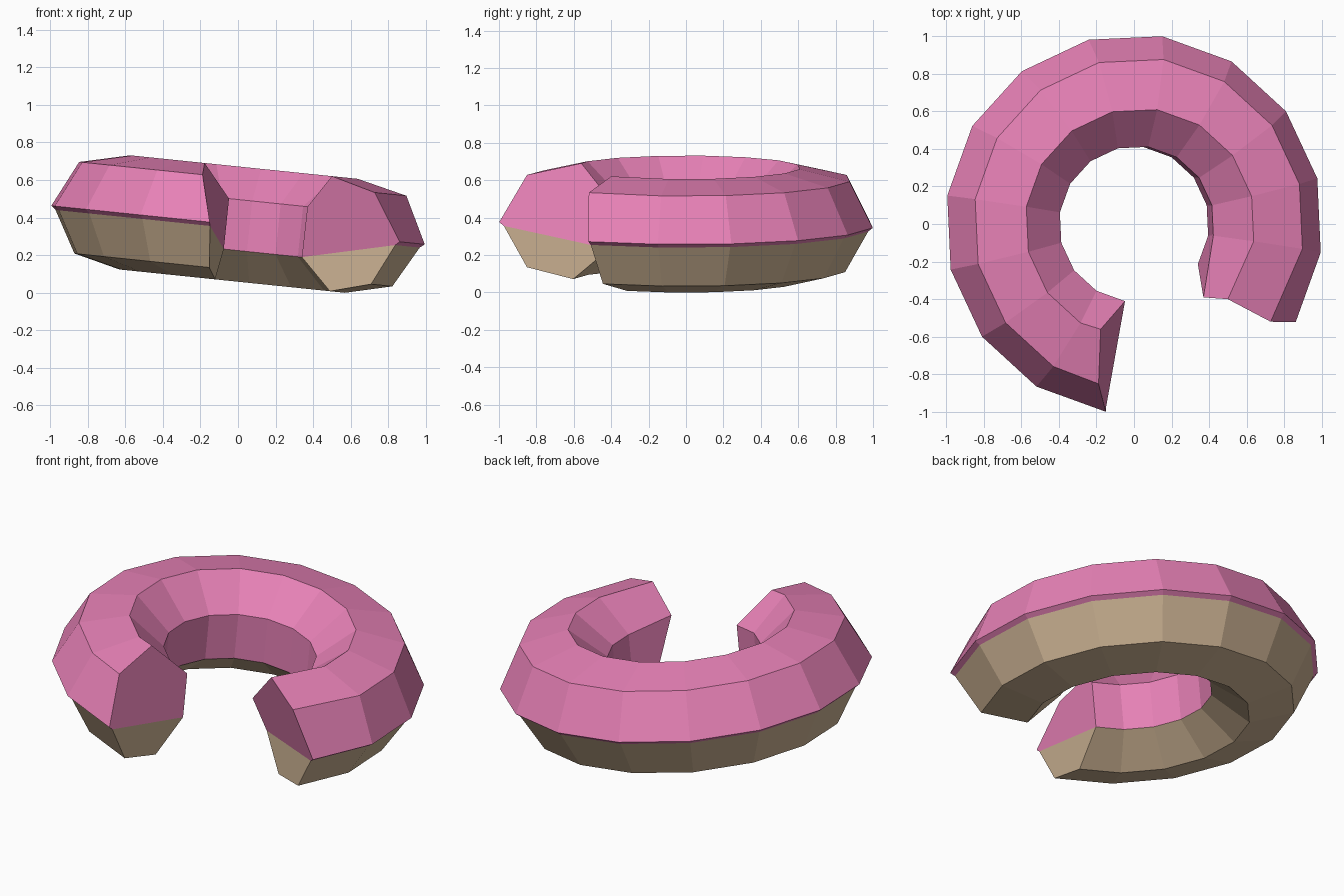
import bpy
from math import radians, cos, sin

if "Cube" in bpy.data.objects:
    bpy.data.objects.remove(bpy.data.objects["Cube"])

SEGMENTS = 13                      # of a 16-sided ring; 3 are bitten away
START, STEP = -31.1, 22.5


def material(name, color):
    m = bpy.data.materials.new(name)
    m.diffuse_color = color
    m.use_nodes = True
    m.node_tree.nodes["Principled BSDF"].inputs["Base Color"].default_value = m.diffuse_color
    return m


def sweep(name, profile, start, end, mat):
    """Sweep (radius, height) points round z; start/end replace single
    cap points with {index: (radius, extra angle)}."""
    n = len(profile)
    verts, faces = [], []
    for i in range(SEGMENTS + 1):
        moved = start if i == 0 else end if i == SEGMENTS else {}
        for j, (r, z) in enumerate(profile):
            r, extra = moved.get(j, (r, 0))
            a = radians(START + STEP * i + extra)
            verts.append((r * cos(a), r * sin(a), z))
    for i in range(SEGMENTS):
        for j in range(n - 1):
            a, b = i * n + j, (i + 1) * n + j
            faces.append((a, b, b + 1, a + 1))
    # bitten end caps
    faces.append(tuple(range(n)))
    faces.append(tuple(reversed(range(SEGMENTS * n, (SEGMENTS + 1) * n))))
    mesh = bpy.data.meshes.new(name)
    mesh.from_pydata(verts, [], faces)
    mesh.materials.append(mat)
    obj = bpy.data.objects.new(name, mesh)
    bpy.context.collection.objects.link(obj)
    # whole ring leans down towards +x
    obj.rotation_euler.y = radians(5.9)
    obj.location.z = 0.36
    return obj


pink = material("icing_pink", (0.80, 0.22, 0.47, 1))
tan = material("dough_tan", (0.62, 0.46, 0.30, 1))

lip = (0.985, -0.02)
inner_edge = (0.415, -0.135)

# icing: upper shell with a small overhanging outer lip
sweep("icing",
      [lip, (1.01, 0), (0.885, 0.247), (0.615, 0.31), (0.415, 0.135), inner_edge],
      {2: (0.876, -5.3), 3: (0.617, -9.3), 4: (0.529, -16.4)},
      {2: (0.877, -5.6), 3: (0.598, -12.0)},
      pink)

# dough: lower shell
sweep("dough",
      [inner_edge, (0.61, -0.30), (0.86, -0.24), lip],
      {}, {}, tan)
